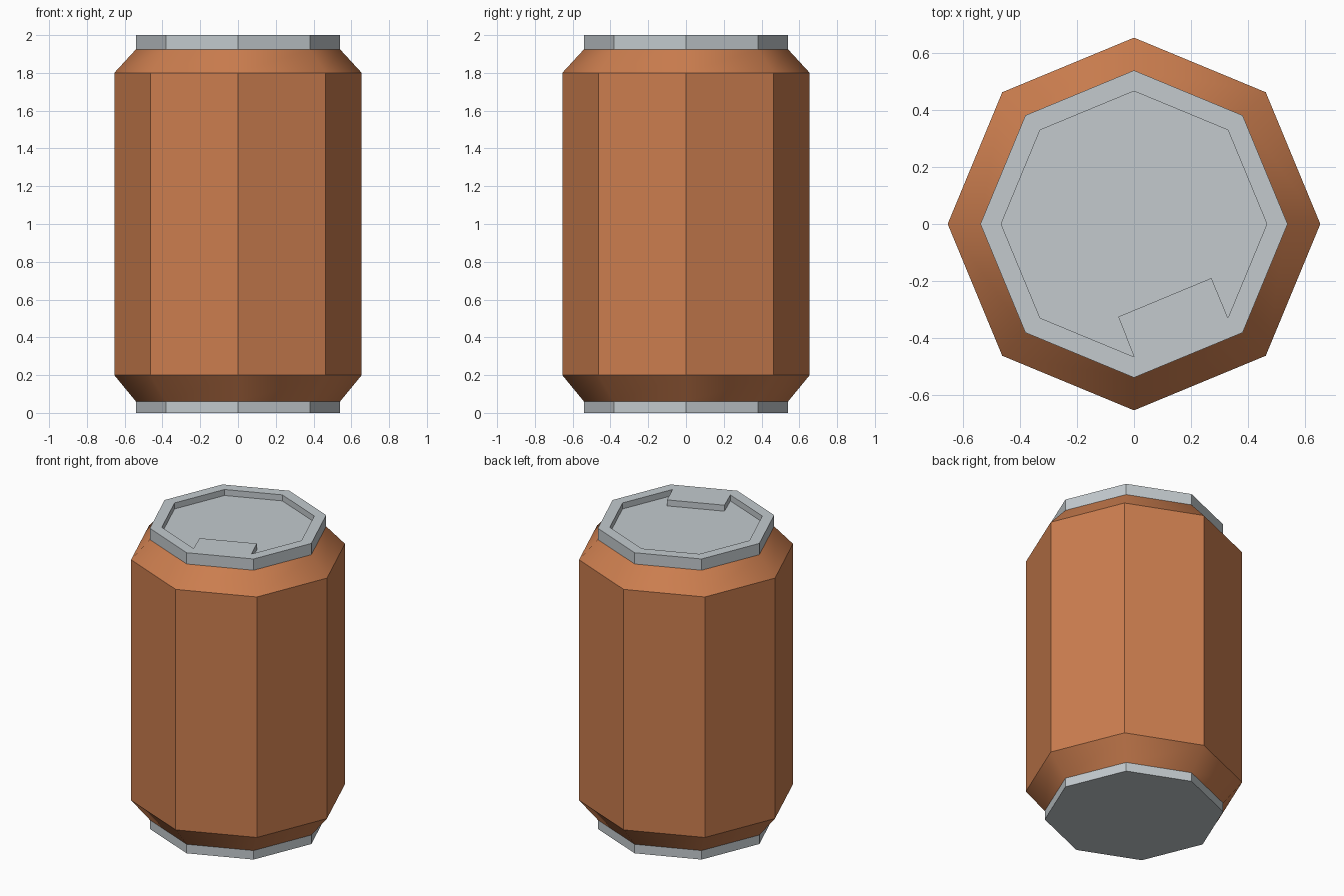
import bpy, bmesh, math

if "Cube" in bpy.data.objects:
    bpy.data.objects.remove(bpy.data.objects["Cube"])

N = 8
R_BODY, R_END, R_RECESS = 0.655, 0.54, 0.467


def srgb(*rgb):
    return [((c / 255 + 0.055) / 1.055) ** 2.4 for c in rgb] + [1.0]


def material(name, colour):
    m = bpy.data.materials.new(name)
    m.diffuse_color = colour
    m.use_nodes = True
    m.node_tree.nodes["Principled BSDF"].inputs["Base Color"].default_value = m.diffuse_color
    return m


copper = material("copper_orange", srgb(204, 126, 79))
metal = material("light_grey_metal", srgb(195, 202, 206))


def ring(bm, r, z):
    return [bm.verts.new((r * math.cos(math.tau * i / N), r * math.sin(math.tau * i / N), z))
            for i in range(N)]


def bridge(bm, a, b):
    n = len(a)
    return [bm.faces.new((a[i], a[(i + 1) % n], b[(i + 1) % n], b[i])) for i in range(n)]


def finish(bm, name, mat):
    me = bpy.data.meshes.new(name)
    bm.to_mesh(me)
    bm.free()
    me.materials.append(mat)
    ob = bpy.data.objects.new(name, me)
    bpy.context.collection.objects.link(ob)


# Painted body: flat sides, smooth sloping shoulders
bm = bmesh.new()
rings = [ring(bm, r, z) for r, z in
         ((R_END, 0.06), (R_BODY, 0.2), (R_BODY, 1.8), (R_END, 1.925))]
for k in range(3):
    for f in bridge(bm, rings[k], rings[k + 1]):
        f.smooth = k != 1
for k in (1, 2):
    for i in range(N):
        bm.edges.get((rings[k][i], rings[k][(i + 1) % N])).smooth = False
finish(bm, "can_body", copper)

# Metal base
bm = bmesh.new()
low, high = ring(bm, R_END, 0), ring(bm, R_END, 0.06)
bridge(bm, low, high)
bm.faces.new(low[::-1])
finish(bm, "can_base", metal)

# Metal lid: raised rim with a pull tab jutting into the recess
bm = bmesh.new()
low, high = ring(bm, R_END, 1.925), ring(bm, R_END, 2.0)
bridge(bm, low, high)
inner = ring(bm, R_RECESS, 2.0)
bridge(bm, high, inner)
tab = [bm.verts.new((x, y, 2.0)) for x, y in ((-0.055, -0.326), (0.272, -0.19))]
bm.faces.new((inner[6], inner[7], tab[1], tab[0]))
edge = inner[:7] + tab + inner[7:]
floor = [bm.verts.new((v.co.x, v.co.y, 1.96)) for v in edge]
bridge(bm, edge, floor)
bm.faces.new(floor)
finish(bm, "can_lid", metal)
